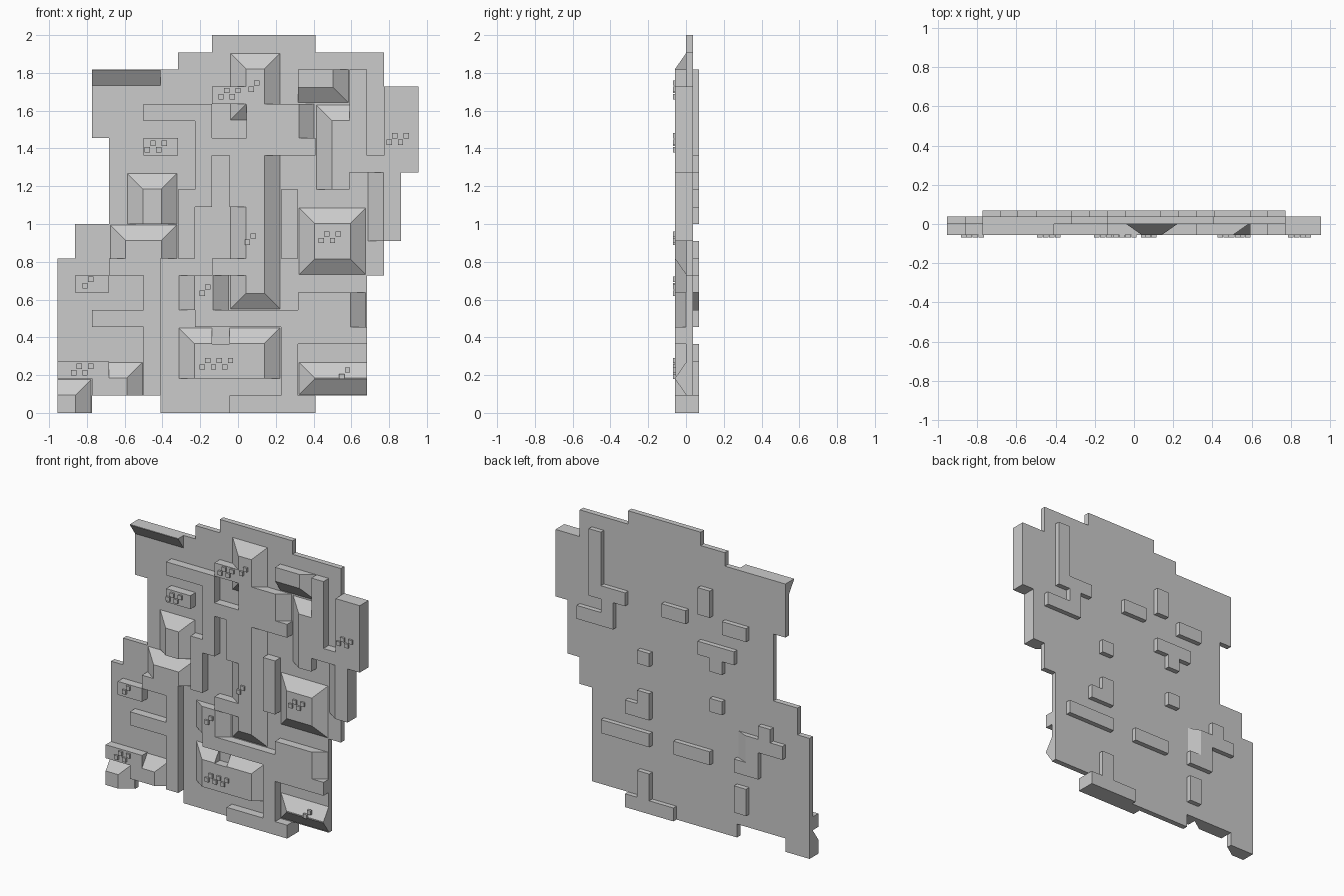
import bpy, bmesh

if "Cube" in bpy.data.objects:
    bpy.data.objects.remove(bpy.data.objects["Cube"])

U = 2 / 22            # grid cell
X0 = -10.5 * U        # left edge
BASE, BACK, BUMP, TOP, STUD = 0.0, 0.037, 0.07, -0.057, -0.07


def finish(bm, name):
    bmesh.ops.recalc_face_normals(bm, faces=bm.faces)
    me = bpy.data.meshes.new(name)
    bm.to_mesh(me)
    bm.free()
    ob = bpy.data.objects.new(name, me)
    bpy.context.collection.objects.link(ob)
    return ob


def frustum(bm, a, b, c, d, y0, y1, slope=""):
    """Block on cells a..c, b..d; sides named in slope (l r b t) lean in one cell."""
    w = 0.96          # just under a cell so no face collapses
    sl = {s: (w if s in slope else 0) for s in "lrbt"}
    lo = [(a, b), (c, b), (c, d), (a, d)]
    e, f, g, h = a + sl["l"], b + sl["b"], c - sl["r"], d - sl["t"]
    hi = [(e, f), (g, f), (g, h), (e, h)]
    v0 = [bm.verts.new((X0 + i * U, y0, j * U)) for i, j in lo]
    v1 = [bm.verts.new((X0 + i * U, y1, j * U)) for i, j in hi]
    bm.faces.new(v0)
    bm.faces.new(v1[::-1])
    for k in range(4):
        n = (k + 1) % 4
        bm.faces.new((v0[k], v1[k], v1[n], v0[n]))


# stepped base plate
outline = [(0, 0), (2, 0), (2, 1), (6, 1), (6, 0), (15, 0), (15, 1), (18, 1), (18, 8),
           (19, 8), (19, 10), (20, 10), (20, 14), (21, 14), (21, 19), (19, 19), (19, 21),
           (15, 21), (15, 22), (9, 22), (9, 21), (7, 21), (7, 20), (2, 20), (2, 16),
           (3, 16), (3, 11), (1, 11), (1, 9), (0, 9)]
bm = bmesh.new()
front = [bm.verts.new((X0 + i * U, BASE, j * U)) for i, j in outline]
back = [bm.verts.new((X0 + i * U, BACK, j * U)) for i, j in outline]
bm.faces.new(front)
bm.faces.new(back[::-1])
for k in range(len(outline)):
    bm.faces.new((front[k - 1], back[k - 1], back[k], front[k]))
finish(bm, "base_plate")

# low raised pieces on the back
bumps = [(17, 15, 18, 20), (15, 15, 17, 16), (16, 14, 17, 15), (16, 13, 19, 14),
         (10, 15, 12, 16), (8, 16, 9, 18), (5, 15, 7, 16), (6, 13, 9, 14), (7, 12, 8, 13),
         (13, 11, 14, 12), (7, 9, 8, 10), (13, 7, 14, 9), (14, 7, 15, 8), (13, 5, 17, 6),
         (8, 5, 11, 6), (4, 5, 6, 6), (2, 7, 4, 8),
         (3, 8, 4, 9), (5, 2, 6, 4), (11, 0, 15, 1), (13, 1, 14, 3)]
bm = bmesh.new()
for r in bumps:
    frustum(bm, *r, BACK - 0.004, BUMP)
frustum(bm, 4, 6, 6, 8, BACK - 0.004, BUMP, "r")
finish(bm, "back_bumps")

# straight sided bars and boxes on the front
bars = [(19, 14, 21, 19), (17, 15, 18, 20), (17, 14, 19, 15), (13, 9, 14, 13),
        (5, 1, 6, 9), (2, 5, 5, 6), (1, 7, 3, 8), (5, 15, 7, 16), (8, 2, 11, 4),
        (0, 2, 3, 3), (3, 8, 5, 9), (13, 1, 14, 6), (14, 4, 18, 5), (10, 0, 15, 1),
        (9, 15, 15, 16), (8, 12, 9, 17), (5, 17, 9, 18), (8, 5, 13, 6), (7, 9, 8, 13),
        (9, 8, 11, 9), (9, 18, 11, 19)]
bm = bmesh.new()
for r in bars:
    frustum(bm, *r, BASE + 0.004, TOP)
finish(bm, "front_bars")

# blocks with sloping sides on the front
slopes = [(10, 17, 13, 21, "lrbt"), (11, 15, 15, 18, "rb"), (2, 19, 6, 20, "b"),
          (15, 16, 18, 18, "lt"), (4, 11, 7, 14, "lrt"), (3, 9, 7, 11, "lrt"),
          (10, 12, 13, 16, "rt"), (10, 6, 13, 13, "lrb"), (14, 8, 18, 12, "lrbt"),
          (10, 2, 13, 5, "rt"), (14, 1, 18, 3, "lbt"), (7, 2, 9, 5, "lt"),
          (0, 0, 2, 2, "rt"), (2, 1, 5, 3, "rt"), (7, 6, 10, 8, "lr"),
          (15, 13, 17, 16, "l"), (18, 10, 20, 14, "l"), (14, 5, 18, 7, "r"),
          (14, 18, 17, 20, "rb")]
bm = bmesh.new()
for a, b, c, d, s in slopes:
    frustum(bm, a, b, c, d, BASE + 0.004, TOP, s)
finish(bm, "front_wedges")

# clusters of tiny studs on the raised faces
clusters = [(-0.42, 1.41, 2), (-0.03, 1.69, 2), (0.10, 1.73, 1), (0.86, 1.45, 2),
            (-0.78, 0.69, 1), (-0.81, 0.23, 2), (-0.10, 0.26, 3), (-0.16, 0.65, 1),
            (0.50, 0.93, 2), (0.58, 0.21, 1), (0.08, 0.92, 1)]
bm = bmesh.new()
h = 0.014 / U
for x, z, n in clusters:
    for k in range(n):
        for m in range(2):
            i = (x + (k - n / 2) * 0.06 + m * 0.03 - X0) / U
            j = (z + (m - 0.5) * 0.034) / U
            frustum(bm, i - h, j - h, i + h, j + h, TOP + 0.004, STUD)
finish(bm, "front_studs")
